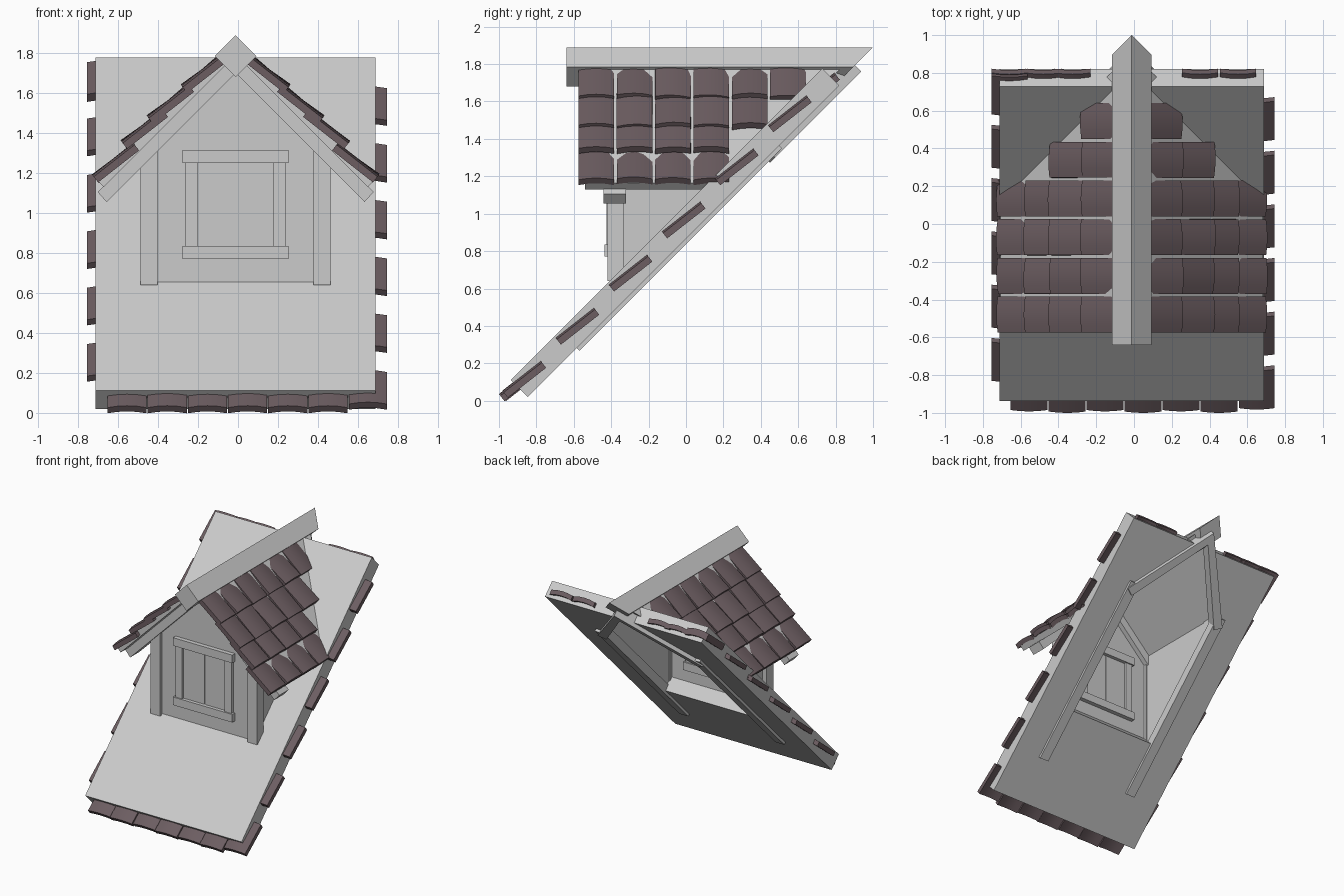
import bpy, bmesh, math, random
from mathutils import Vector, Matrix

if "Cube" in bpy.data.objects:
    bpy.data.objects.remove(bpy.data.objects["Cube"])

random.seed(4)
X0 = -0.012                      # centre line of the roof
R = math.sqrt(0.5)


def finish(name, bm, matrix=None):
    bmesh.ops.recalc_face_normals(bm, faces=bm.faces)
    me = bpy.data.meshes.new(name)
    bm.to_mesh(me)
    bm.free()
    ob = bpy.data.objects.new(name, me)
    bpy.context.collection.objects.link(ob)
    if matrix:
        ob.matrix_world = matrix
    return ob


def loft(name, a, b, matrix=None):
    """Solid between two matching outlines."""
    bm = bmesh.new()
    va = [bm.verts.new(p) for p in a]
    vb = [bm.verts.new(p) for p in b]
    bm.faces.new(va)
    bm.faces.new(vb[::-1])
    n = len(a)
    for i in range(n):
        bm.faces.new((va[i], vb[i], vb[(i + 1) % n], va[(i + 1) % n]))
    return finish(name, bm, matrix)


def prism_y(name, pts, y0, y1):
    """xz outline extruded along y; y1 may depend on z."""
    end = y1 if callable(y1) else (lambda z: y1)
    return loft(name, [(X0 + x, y0, z) for x, z in pts],
                [(X0 + x, end(z), z) for x, z in pts])


def box(name, x0, x1, y0, y1, z0, z1):
    return prism_y(name, [(x0, z0), (x1, z0), (x1, z1), (x0, z1)], y0, y1)


def frame(x, y, z, o):
    m = Matrix((x, y, z)).transposed().to_4x4()
    m.translation = Vector(o)
    return m


# main roof slab with a house-shaped opening, drawn in the 45 degree plane
slope = frame((1, 0, 0), (0, R, R), (0, -R, R), (X0, -0.845, 0.02))
L = 2.355
outline = [(-.70, 0), (.70, 0), (.70, L), (.065, L), (.40, 1.877), (.40, .80),
           (-.40, .80), (-.40, 1.877), (-.065, L), (-.70, L)]
loft("main_roof_slab", [(x, s, 0) for x, s in outline],
     [(x, s, .13) for x, s in outline], slope)

for side, label in ((-1, "left"), (1, "right")):
    # rafters and valley beams under the slab
    raft = [(side * .39, .37), (side * .47, .37), (side * .47, 1.90), (side * .39, 1.90)]
    loft(label + "_rafter", [(x, s, -.02) for x, s in raft],
         [(x, s, .05) for x, s in raft], slope)
    val = [(side * .47, 1.84), (side * .41, 1.80), (0, 2.39), (0, 2.49)]
    loft(label + "_valley_beam", [(x, s, -.03) for x, s in val],
         [(x, s, .06) for x, s in val], slope)
    # dormer roof panel and bargeboard
    prism_y(label + "_dormer_roof",
            [(0, 1.79), (0, 1.86), (side * .695, 1.165), (side * .66, 1.13)],
            -.54, lambda z: z - .95)
    prism_y(label + "_bargeboard",
            [(0, 1.70), (0, 1.795), (side * .69, 1.105), (side * .645, 1.055)],
            -.44, -.32)
    # corner post and side wall
    a, b = sorted((side * .39, side * .475))
    box(label + "_corner_post", a, b, -.42, -.335, .64, 1.34)
    wall = [(-.38, .62), (-.38, 1.38), (.42, 1.38)]
    loft(label + "_side_wall", [(X0 + side * .40, y, z) for y, z in wall],
         [(X0 + side * .44, y, z) for y, z in wall])
    # window jamb and leaf
    a, b = sorted((side * .19, side * .25))
    box(label + "_window_jamb", a, b, -.425, -.335, .83, 1.26)
    a, b = sorted((side * .004, side * .19))
    box(label + "_window_leaf", a, b, -.407, -.353, .83, 1.26)

# front wall, lintel, sill and ridge beam
prism_y("front_wall", [(-.43, .655), (.43, .655), (.43, 1.38), (0, 1.80), (-.43, 1.38)],
        -.40, -.36)
box("window_lintel", -.265, .265, -.435, -.325, 1.25, 1.315)
box("window_sill", -.265, .265, -.435, -.325, .77, .835)
prism_y("ridge_beam", [(0, 1.68), (.105, 1.785), (0, 1.89), (-.105, 1.785)],
        -.64, lambda z: z - .89)

# one gently bowed tile mesh, shared by all tiles
mat = bpy.data.materials.new("tile_brown")
mat.diffuse_color = (.15, .11, .12, 1)
mat.use_nodes = True
mat.node_tree.nodes["Principled BSDF"].inputs["Base Color"].default_value = mat.diffuse_color
W, LEN, T, N = .19, .26, .036, 4
prof = []
for top in (1, -1):
    for i in range(N + 1):
        u = (i / N - .5) * top
        prof.append((u * W, top * T / 2 - .012 * (4 * u * u - .5)))
tile = loft("roof_tile", [(x, -LEN / 2, z) for x, z in prof],
            [(x, LEN / 2, z) for x, z in prof])
tile.data.materials.append(mat)
bpy.context.view_layer.objects.active = tile
tile.select_set(True)
bpy.ops.object.shade_smooth_by_angle(angle=math.radians(30))
tile_mesh = tile.data
bpy.data.objects.remove(tile)


def add_tile(name, kind, o, jitter=0.0, width=1.0):
    a = math.radians(38 + random.uniform(-jitter, jitter))
    c, s = math.cos(a), math.sin(a)
    axes = {"slab": ((1, 0, 0), (0, c, s), (0, -s, c)),
            "right": ((0, 1, 0), (-c, 0, s), (s, 0, c)),
            "left": ((0, -1, 0), (c, 0, s), (-s, 0, c))}[kind]
    ob = bpy.data.objects.new(name, tile_mesh)
    bpy.context.collection.objects.link(ob)
    roll = Matrix.Rotation(math.radians(random.uniform(-jitter, jitter)), 4, 'Y')
    ob.matrix_world = frame(*axes, o) @ roll @ Matrix.Diagonal((width, 1, 1, 1))


# tiles along the edges of the main slab
for i in range(6):
    zl, zr = 1.665 - .282 * i, 1.535 - .284 * i
    add_tile("left_edge_tile", "slab", (-.66, zl - .975, zl))
    add_tile("right_edge_tile", "slab", (.65, zr - .98, zr))
    add_tile("bottom_edge_tile", "slab",
             (-.555 + .201 * i, -.875 - .008 * (i % 2), .097), 0, 1.03)
for x in (-.66, -.48, -.325, .35, .55):
    add_tile("top_edge_tile", "slab", (x, .705, 1.655))

# tile rows on both dormer roof sides
for kind, sg in (("right", 1), ("left", -1)):
    for u, z in ((.60, 1.252), (.455, 1.42), (.325, 1.545), (.155, 1.70)):
        y = -.48
        while y < z - 1.08:
            add_tile(kind + "_dormer_tile", kind, (X0 + sg * u, y, z),
                     0 if y < -.4 else 3.0)
            y += .205
